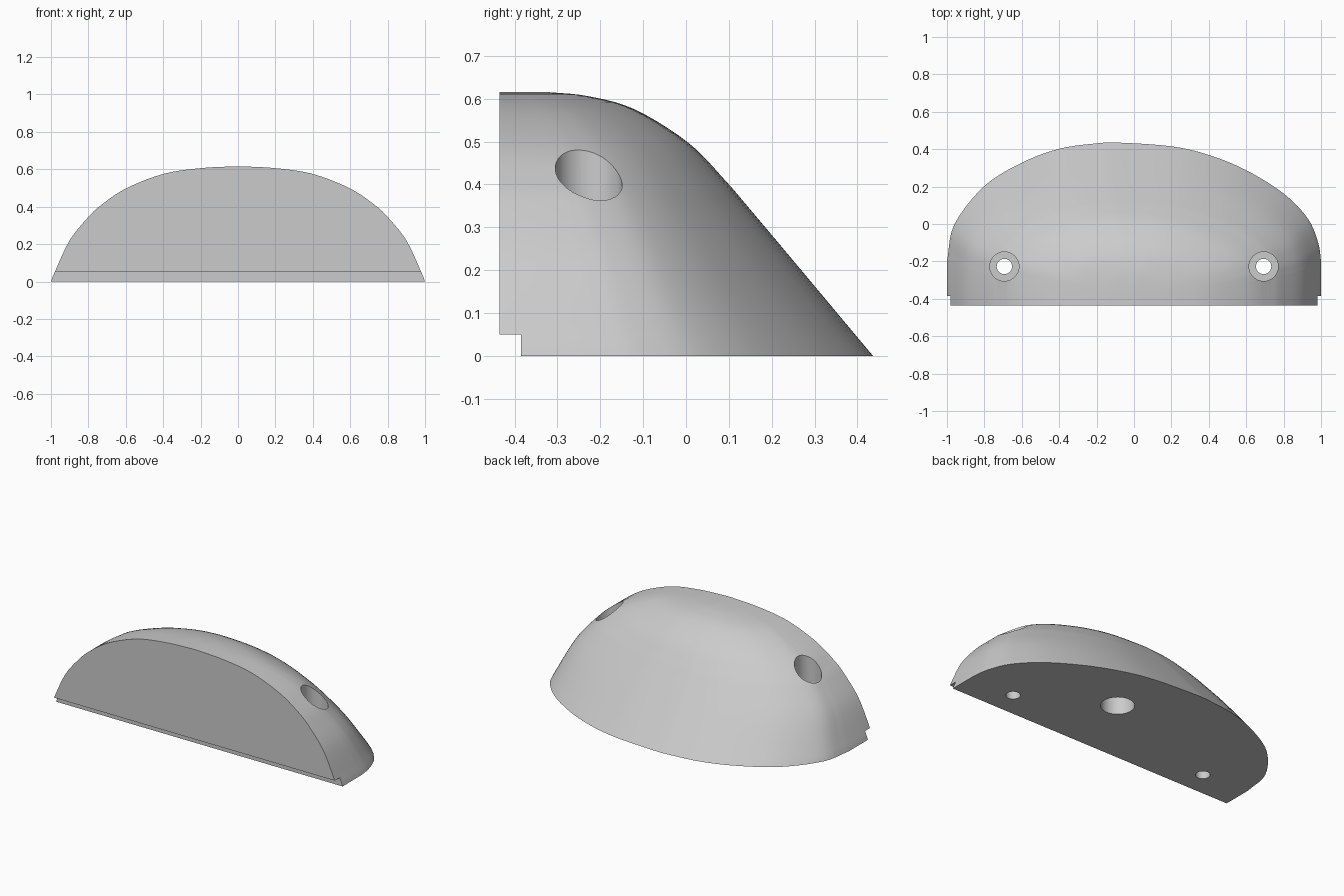
import bpy, bmesh
from mathutils import Vector

if "Cube" in bpy.data.objects:
    bpy.data.objects.remove(bpy.data.objects["Cube"])

FRONT = -0.435


def spline(points, steps):
    """Smooth curve through the points (Catmull-Rom)."""
    p = [Vector(q) for q in points]
    p = [p[0] * 2 - p[1]] + p + [p[-1] * 2 - p[-2]]
    out = []
    for i in range(1, len(p) - 2):
        a, b, c, d = p[i - 1:i + 3]
        for s in range(steps):
            t = s / steps
            out.append(0.5 * (2 * b + (c - a) * t + (2 * a - 5 * b + 4 * c - d) * t ** 2
                              + (3 * b - a - 3 * c + d) * t ** 3))
    return out + [p[-2]]


# Base outline seen from above, lopsided towards the left
outline = [Vector((-1, FRONT))] + spline(
    [(-1, -0.2), (-0.96, 0), (-0.8, 0.205), (-0.6, 0.33), (-0.4, 0.405), (-0.2, 0.434),
     (-0.08, 0.438), (0.2, 0.418), (0.4, 0.372), (0.6, 0.29), (0.8, 0.165),
     (0.93, 0.03), (0.985, -0.1), (1, -0.2)], 5) + [Vector((1, FRONT))]

# Half width, height and rear reach of each level
levels = spline(
    [(1, 0, 0.435), (0.98, 0.05, 0.393), (0.9, 0.22, 0.251), (0.8, 0.345, 0.146),
     (0.73, 0.41, 0.09), (0.6, 0.497, 0.005), (0.4, 0.575, -0.12),
     (0.2, 0.606, -0.23), (0.015, 0.616, -0.33)], 5)

# Domed body lofted through the scaled outlines
bm = bmesh.new()
rows = []
for w, z, reach in levels:
    k = (reach - FRONT) / (0.438 - FRONT)
    rows.append([bm.verts.new((w * q.x, FRONT + (q.y - FRONT) * k, z)) for q in outline])
for lo, hi in zip(rows, rows[1:]):
    for i in range(len(outline) - 1):
        bm.faces.new((lo[i], hi[i], hi[i + 1], lo[i + 1]))
bm.faces.new(rows[0])
bm.faces.new(rows[-1])
bm.faces.new([r[0] for r in rows] + [r[-1] for r in reversed(rows)])
bmesh.ops.recalc_face_normals(bm, faces=bm.faces)
mesh = bpy.data.meshes.new("body")
bm.to_mesh(mesh)
bm.free()
body = bpy.data.objects.new("body", mesh)
bpy.context.collection.objects.link(body)

grey = bpy.data.materials.new("grey")
grey.diffuse_color = (0.6, 0.6, 0.6, 1)
grey.use_nodes = True
grey.node_tree.nodes["Principled BSDF"].inputs["Base Color"].default_value = grey.diffuse_color
mesh.materials.append(grey)


def cut(cutter):
    """Subtract the cutter from the body and discard it."""
    cutter.hide_render = True
    bpy.context.view_layer.objects.active = body
    mod = body.modifiers.new("cut", 'BOOLEAN')
    mod.object = cutter
    mod.operation = 'DIFFERENCE'
    mod.solver = 'EXACT'
    bpy.ops.object.modifier_apply(modifier=mod.name)
    bpy.data.objects.remove(cutter)


def drill(x, y, radius, z0, z1):
    bpy.ops.mesh.primitive_cylinder_add(vertices=48, radius=radius, depth=z1 - z0,
                                        location=(x, y, (z0 + z1) / 2))
    cut(bpy.context.object)


# Screw holes with wide recesses for the heads
for side in (-1, 1):
    drill(side * 0.693, -0.227, 0.078, 0.1, 1)
    drill(side * 0.693, -0.227, 0.041, -0.1, 0.3)

# Blind socket in the underside
drill(0.17, 0.06, 0.095, -0.1, 0.25)

# Step along the lower front edge
bpy.ops.mesh.primitive_cube_add(size=1, location=(0, -0.485, -0.025))
bpy.context.object.scale = (3, 0.2, 0.15)
bpy.context.view_layer.update()
cut(bpy.context.object)

# Smooth dome with crisp rims
bpy.ops.object.select_all(action='DESELECT')
body.select_set(True)
bpy.context.view_layer.objects.active = body
bpy.ops.object.shade_smooth_by_angle(angle=0.52)
